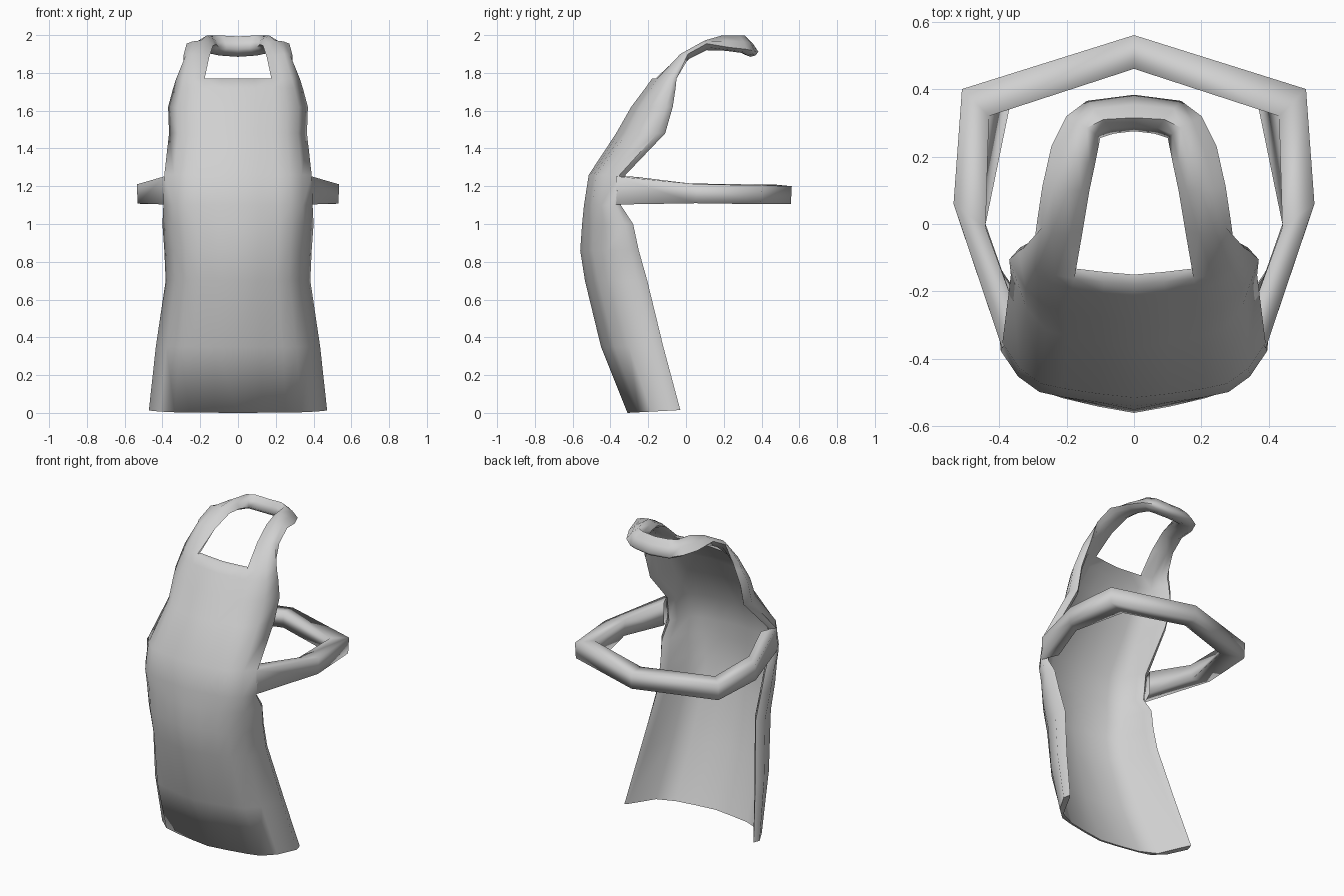
import bpy, bmesh, math
from mathutils import Vector

if "Cube" in bpy.data.objects:
    bpy.data.objects.remove(bpy.data.objects["Cube"])

cloth = bpy.data.materials.new("grey cloth")
cloth.diffuse_color = (0.63, 0.63, 0.63, 1)
cloth.use_nodes = True
cloth.node_tree.nodes["Principled BSDF"].inputs["Base Color"].default_value = cloth.diffuse_color


def finish(name, bm, angle):
    """Turn a half mesh into a mirrored, smooth object."""
    bmesh.ops.recalc_face_normals(bm, faces=bm.faces)
    me = bpy.data.meshes.new(name)
    bm.to_mesh(me)
    bm.free()
    me.materials.append(cloth)
    ob = bpy.data.objects.new(name, me)
    bpy.context.collection.objects.link(ob)
    bpy.ops.object.select_all(action='DESELECT')
    ob.select_set(True)
    bpy.context.view_layer.objects.active = ob
    mirror = ob.modifiers.new("mirror", 'MIRROR')
    mirror.merge_threshold = 0.001
    bpy.ops.object.modifier_apply(modifier="mirror")
    bpy.ops.object.shade_smooth_by_angle(angle=math.radians(angle))


def bridge(bm, a, b, closed):
    """Join two rows of vertices with quads."""
    n = len(a)
    for i in range(n if closed else n - 1):
        j = (i + 1) % n
        bm.faces.new((a[i], a[j], b[j], b[i]))


def rounded(corners):
    """Add bulging midpoints between the four corners of a section."""
    pts = [Vector(c) for c in corners]
    centre = sum(pts, Vector()) / 4
    ring = []
    for i, p in enumerate(pts):
        mid = (p + pts[(i + 1) % 4]) / 2
        bulged = mid + (mid - centre) * 0.2
        bulged.x = mid.x if p.x == 0 else bulged.x
        ring += [p, bulged]
    return ring


# Front panel rows: height, half width, centre y, side edge y
ROWS = [(0.0, .472, -.31, -.03), (.35, .435, -.45, -.12), (.70, .383, -.535, -.205),
        (.86, .39, -.56, -.25), (1.0, .40, -.55, -.28), (1.1, .395, -.54, -.345),
        (1.26, .39, -.515, -.32), (1.48, .365, -.37, -.11), (1.62, .37, -.29, -.07),
        (1.72, .343, -.215, -.055), (1.77, .327, -.18, -.05)]
# Cross-section: fraction of half width, fraction of depth
OUTER = [(0, 0), (.27, .06), (.54, .14), (.71, .215), (.87, .45), (1, .84)]
INNER = [(.78, .31), (.54, .14), (.27, .06), (0, 0)]

bm = bmesh.new()
grid = []
for z, w, yc, ye in ROWS:
    d = ye - yc
    rim = .012 + .02 * min(1, z / .5)
    t = .03 if z > 1.75 else .012
    pts = [(w * fx, yc + d * fy) for fx, fy in OUTER]
    # rolled side rim
    pts += [(w - rim, ye), (w - 2 * rim, ye - 1.2 * rim)]
    pts += [(w * fx - (t * .7 if fx > .7 else 0), yc + d * fy + t) for fx, fy in INNER]
    hem = .015 if z == 0 else 0
    grid.append([bm.verts.new((x, y, z + hem * max(0, (y - yc) / d))) for x, y in pts])
for a, b in zip(grid, grid[1:]):
    bridge(bm, a, b, False)
# close the hem and the bib top
for r in (grid[0], grid[-1]):
    bm.faces.new((r[0], r[1], r[10], r[11]))
    bm.faces.new((r[1], r[2], r[9], r[10]))
h = grid[0]
bm.faces.new((h[2], h[3], h[8], h[9]))
bm.faces.new((h[3], h[4], h[7], h[8]))
bm.faces.new((h[4], h[5], h[6], h[7]))

# Neck loop growing from the bib corners: inner, top, outer, underside
NECK = [
    [(.152, -.02, 1.885), (.245, -.03, 1.90), (.287, .01, 1.90), (.235, .02, 1.875)],
    [(.132, .10, 1.945), (.195, .10, 1.972), (.272, .11, 1.955), (.2, .11, 1.92)],
    [(.115, .18, 1.95), (.165, .19, 1.998), (.245, .23, 1.935), (.18, .21, 1.917)],
    [(.10, .255, 1.935), (.14, .285, 1.998), (.20, .32, 1.925), (.15, .30, 1.905)],
    [(.06, .268, 1.93), (.09, .31, 1.998), (.14, .365, 1.915), (.10, .325, 1.892)],
    [(0, .275, 1.925), (0, .315, 1.993), (0, .383, 1.912), (0, .34, 1.885)],
]
last = grid[-1][2:10]
for section in NECK:
    ring = [bm.verts.new(p) for p in rounded(section)]
    bridge(bm, last, ring, True)
    last = ring
finish("apron_body", bm, 80)

# Waist strap sections: inner top, outer top, outer bottom, inner bottom
WAIST = [
    [(.345, -.27, 1.25), (.39, -.37, 1.252), (.39, -.37, 1.103), (.345, -.27, 1.105)],
    [(.44, -.01, 1.215), (.535, .06, 1.21), (.532, .05, 1.11), (.44, 0, 1.115)],
    [(.43, .32, 1.21), (.51, .40, 1.205), (.507, .395, 1.105), (.37, .34, 1.11)],
    [(0, .46, 1.21), (0, .56, 1.20), (0, .555, 1.105), (0, .46, 1.11)],
]
bm = bmesh.new()
rings = [[bm.verts.new(p) for p in s] for s in WAIST]
for a, b in zip(rings, rings[1:]):
    bridge(bm, a, b, True)
finish("waist_strap", bm, 179)
